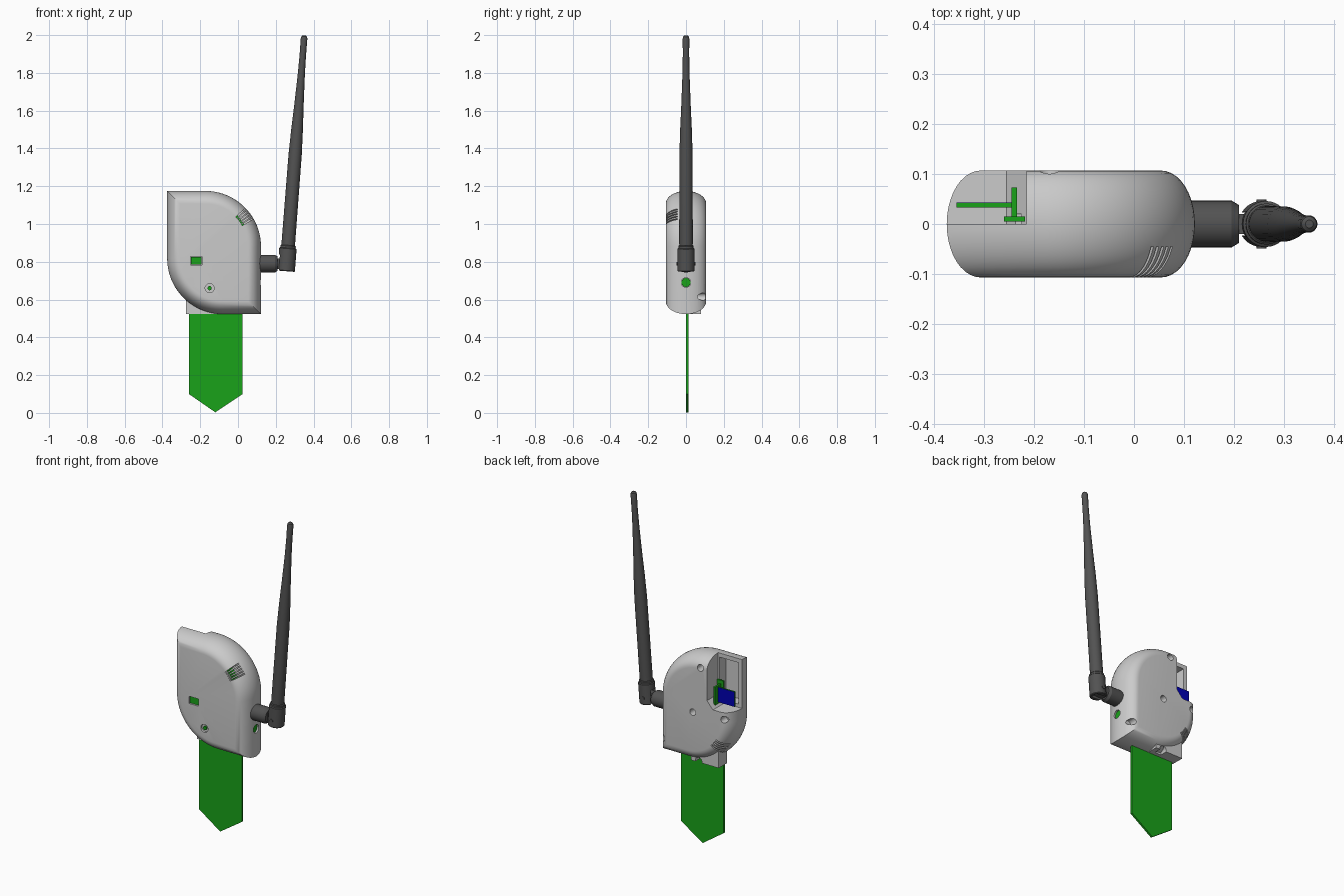
import bpy, bmesh, math
from mathutils import Matrix, Vector

if "Cube" in bpy.data.objects:
    bpy.data.objects.remove(bpy.data.objects["Cube"])

def material(name, col):
    m = bpy.data.materials.new(name)
    m.diffuse_color = (*col, 1)
    m.use_nodes = True
    m.node_tree.nodes["Principled BSDF"].inputs["Base Color"].default_value = m.diffuse_color
    return m

GREEN = material("green", (0.01, 0.36, 0.01))
BLUE = material("blue", (0.0, 0.0, 0.45))
DARK = material("dark_grey", (0.085, 0.085, 0.085))

def finish(bm, name, mat=None):
    bmesh.ops.recalc_face_normals(bm, faces=bm.faces[:])
    me = bpy.data.meshes.new(name)
    bm.to_mesh(me)
    bm.free()
    ob = bpy.data.objects.new(name, me)
    bpy.context.collection.objects.link(ob)
    if mat:
        me.materials.append(mat)
    return ob

def loft(name, rings, mat=None):
    """Closed solid through rings of equal point count."""
    bm = bmesh.new()
    loops = [[bm.verts.new(p) for p in r] for r in rings]
    n = len(loops[0])
    for a, b in zip(loops, loops[1:]):
        for i in range(n):
            j = (i + 1) % n
            bm.faces.new((a[i], a[j], b[j], b[i]))
    bm.faces.new(loops[0])
    bm.faces.new(loops[-1][::-1])
    return finish(bm, name, mat)

def plate(name, xz, y0, y1, mat=None):
    return loft(name, [[(x, y, z) for x, z in xz] for y in (y0, y1)], mat)

def box(name, x0, x1, y0, y1, z0, z1, mat=None):
    return plate(name, [(x0, z0), (x1, z0), (x1, z1), (x0, z1)], y0, y1, mat)

def lathe(name, prof, mat=None, axis='Z', at=(0, 0, 0), seg=32):
    """Turned solid; prof is (radius, position along axis)."""
    rot = Vector((0, 0, 1)).rotation_difference(
        Vector({'X': (1, 0, 0), 'Y': (0, 1, 0), 'Z': (0, 0, 1)}[axis])).to_matrix()
    rings = [[rot @ Vector((r * math.cos(k * math.tau / seg), r * math.sin(k * math.tau / seg), h))
              + Vector(at) for k in range(seg)] for r, h in prof]
    return loft(name, rings, mat)

def select(ob):
    bpy.ops.object.select_all(action='DESELECT')
    ob.select_set(True)
    bpy.context.view_layer.objects.active = ob

def cut(ob, cutter):
    cutter.hide_render = True
    m = ob.modifiers.new("cut", 'BOOLEAN')
    m.operation, m.solver, m.object = 'DIFFERENCE', 'EXACT', cutter
    select(ob)
    bpy.ops.object.modifier_apply(modifier=m.name)
    bpy.data.objects.remove(cutter)

def smooth(ob, deg=30):
    select(ob)
    bpy.ops.object.shade_smooth_by_angle(angle=math.radians(deg))

# Leaf-shaped housing: two sharp corners, two round ones, elliptical edge
L, R, B, T, RAD, HD = -0.375, 0.122, 0.523, 1.175, 0.295, 0.107

def leaf(y, d):
    pts = [(L + d, T - d)]
    for cx, cz, a0 in ((L + RAD, B + RAD, 180), (R - RAD, T - RAD, 0)):
        for k in range(21):
            a = math.radians(a0 + 4.5 * k)
            pts.append((cx + (RAD - d) * math.cos(a), cz + (RAD - d) * math.sin(a)))
        if a0 == 180:
            pts.append((R - d, B + d))
    return [(x, y, z) for x, z in pts]

rings = []
for k in range(21):
    t = math.radians(-90 + 9 * k)
    rings.append(leaf(HD * math.sin(t), 0.068 * (1 - math.cos(t))))
housing = loft("housing", rings)

# Open pocket in the back upper corner and hollow in the front half behind it
cut(housing, plate("pocket_cutter", [(-0.5, 0.88), (-0.255, 0.88), (-0.215, 0.925),
                                     (-0.215, 1.3), (-0.5, 1.3)], 0, 0.2))
cut(housing, box("hollow_cutter", -0.352, -0.225, -0.06, 0.02, 0.9, 1.15))

# Window, button and light openings
cut(housing, box("window_cutter", -0.252, -0.19, -0.2, -0.085, 0.783, 0.827))
cut(housing, lathe("button_cutter", [(0.024, -0.2), (0.024, -0.095)], axis='Y', at=(-0.15, 0, 0.66)))
cut(housing, lathe("light_cutter", [(0.025, 0.1), (0.025, 0.2)], axis='X', at=(0, 0, 0.69)))

# Screw holes in the back
for x, z in ((-0.17, 1.11), (-0.12, 0.83), (-0.327, 0.838), (0.09, 0.615)):
    cut(housing, lathe("screw_cutter", [(0.02, 0.055), (0.02, 0.2)], axis='Y', at=(x, 0, z), seg=24))

# Vent slots on both rounded corners, with the board showing inside
for name, cx, cz, a0, y0, y1 in (("upper_vent_board", R - RAD, T - RAD, 37, -0.12, -0.045),
                                 ("lower_vent_board", L + RAD, B + RAD, 217, 0.045, 0.12)):
    def place(ob, deg):
        ob.data.transform(Matrix.Translation((cx, 0, cz)) @ Matrix.Rotation(-math.radians(deg), 4, 'Y'))
        return ob
    for k in range(5):
        cut(housing, place(box("vent_cutter", 0.225, 0.33, y0, y1, -0.0035, 0.0035),
                           a0 + (k - 2) * 3.2))
    s = 1 if y0 > 0 else -1
    ys = sorted((s * 0.05, s * 0.09))
    place(box(name, 0.22, 0.236, *ys, -0.036, 0.036, GREEN), a0)
smooth(housing)

# Small parts in the openings
box("window_part", -0.25, -0.192, -0.1, -0.08, 0.785, 0.825, GREEN)
lathe("button", [(0.011, -0.104), (0.011, -0.09)], GREEN, 'Y', (-0.15, 0, 0.66))
lathe("side_light", [(0.024, 0.09), (0.024, 0.112)], GREEN, 'X', (0, 0, 0.69))

# Boards in the pocket
box("pocket_board", -0.355, -0.24, 0.033, 0.042, 0.9, 0.99, GREEN)
box("pocket_board_face", -0.355, -0.24, 0.042, 0.043, 0.9, 0.99, BLUE)
box("connector_board", -0.245, -0.234, 0.012, 0.073, 0.89, 1.0, GREEN)
box("connector_base", -0.26, -0.218, 0.005, 0.015, 0.9, 1.02, GREEN)

# Clamp under the housing and the probe blade
clamp = box("probe_clamp", -0.275, -0.09, 0, 0.08, B, 0.66)
cut(clamp, lathe("clamp_cutter", [(0.022, 0.035), (0.022, 0.2)], axis='Y', at=(-0.14, 0, 0.53)))
plate("probe_blade", [(-0.26, 0.1), (-0.12, 0.003), (0.025, 0.1), (0.025, 0.62), (-0.26, 0.62)],
      0.001, 0.013, GREEN)

# Antenna socket with hinge tongue
HX, HZ = 0.255, 0.79
smooth(lathe("antenna_socket", [(0.047, 0.09), (0.047, 0.195), (0.038, 0.21)], DARK, 'X', (0, 0, HZ)))
box("hinge_arm", 0.2, HX, -0.02, 0.02, HZ - 0.028, HZ + 0.028, DARK)
smooth(lathe("hinge_tongue", [(0.028, -0.02), (0.028, 0.02)], DARK, 'Y', (HX, 0, HZ)))
smooth(lathe("hinge_pin", [(0.01, -0.049), (0.01, 0.049)], DARK, 'Y', (HX, 0, HZ), 16))

# Tilted antenna: slotted knuckle, collar and tapered rod
tilt = Matrix.Translation((HX, 0, 0.75)) @ Matrix.Rotation(math.radians(4.4), 4, 'Y')
knuckle = lathe("antenna_knuckle", [(0.043, 0), (0.046, 0.004), (0.046, 0.12), (0.041, 0.124),
                                    (0.041, 0.134), (0.037, 0.138)], DARK)
cut(knuckle, box("slot_cutter", -0.1, 0.03, -0.023, 0.023, -0.05, 0.085))
rod = lathe("antenna_rod", [(0.034, 0.1), (0.036, 0.15), (0.035, 0.62), (0.031, 0.75), (0.025, 0.88),
                            (0.019, 1.04), (0.017, 1.15), (0.0175, 1.235), (0.015, 1.246),
                            (0.008, 1.252)], DARK)
for ob in (knuckle, rod):
    ob.data.transform(tilt)
    smooth(ob)
